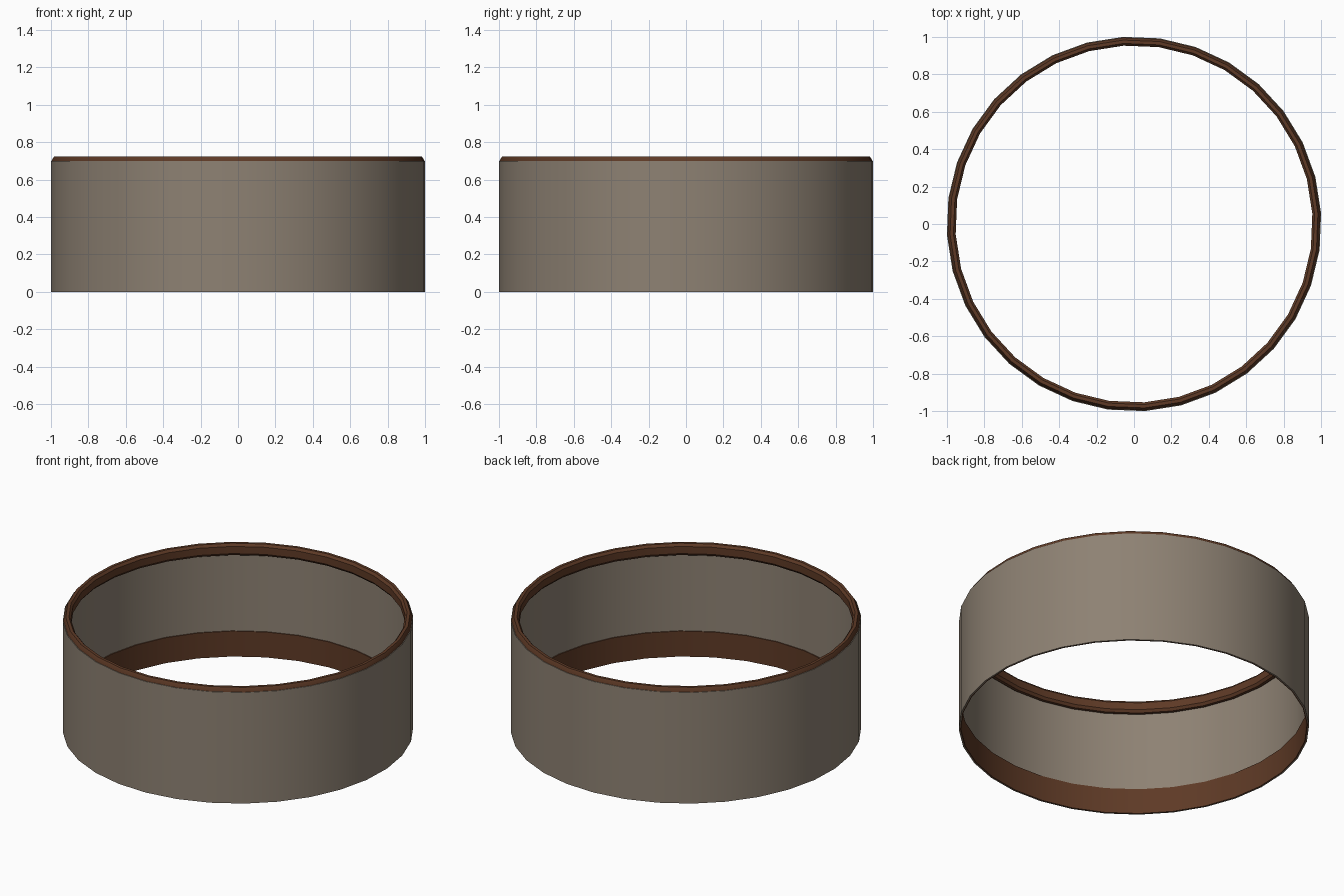
import bpy, bmesh, math

if "Cube" in bpy.data.objects:
    bpy.data.objects.remove(bpy.data.objects["Cube"])

SIDES = 32
OFFSET = math.radians(3.3)   # rotation of the facets seen from the top


def material(name, rgb):
    m = bpy.data.materials.new(name)
    m.diffuse_color = (*rgb, 1.0)
    m.use_nodes = True
    m.node_tree.nodes["Principled BSDF"].inputs["Base Color"].default_value = m.diffuse_color
    return m


def lathe(name, profile, mat):
    """Spin a closed (radius, z) profile around the z axis."""
    bm = bmesh.new()
    rings = []
    for i in range(SIDES):
        a = OFFSET + 2 * math.pi * i / SIDES
        rings.append([bm.verts.new((r * math.cos(a), r * math.sin(a), z)) for r, z in profile])
    n = len(profile)
    for i in range(SIDES):
        p, q = rings[i], rings[(i + 1) % SIDES]
        for j in range(n):
            k = (j + 1) % n
            bm.faces.new((p[j], q[j], q[k], p[k]))
    bmesh.ops.recalc_face_normals(bm, faces=bm.faces)
    me = bpy.data.meshes.new(name)
    bm.to_mesh(me)
    bm.free()
    me.materials.append(mat)
    ob = bpy.data.objects.new(name, me)
    bpy.context.collection.objects.link(ob)
    bpy.ops.object.select_all(action='DESELECT')
    ob.select_set(True)
    bpy.context.view_layer.objects.active = ob
    bpy.ops.object.shade_smooth_by_angle(angle=math.radians(30))
    return ob


grey = material("warm grey", (0.27, 0.222, 0.172))
brown = material("dark brown", (0.112, 0.042, 0.019))

# Thin open wall
lathe("wall", [(1.002, 0), (1.002, 0.70), (0.995, 0.70), (0.995, 0)], grey)

# Rounded rim sitting over the top edge
lathe("top_rim", [(0.998, 0.66), (0.998, 0.702), (0.985, 0.725), (0.967, 0.725),
                  (0.955, 0.71), (0.955, 0.665), (0.967, 0.65), (0.985, 0.65)], brown)

# Band lining the inside of the bottom edge
lathe("bottom_lining", [(0.996, 0), (0.996, 0.16), (0.989, 0.16), (0.989, 0)], brown)
